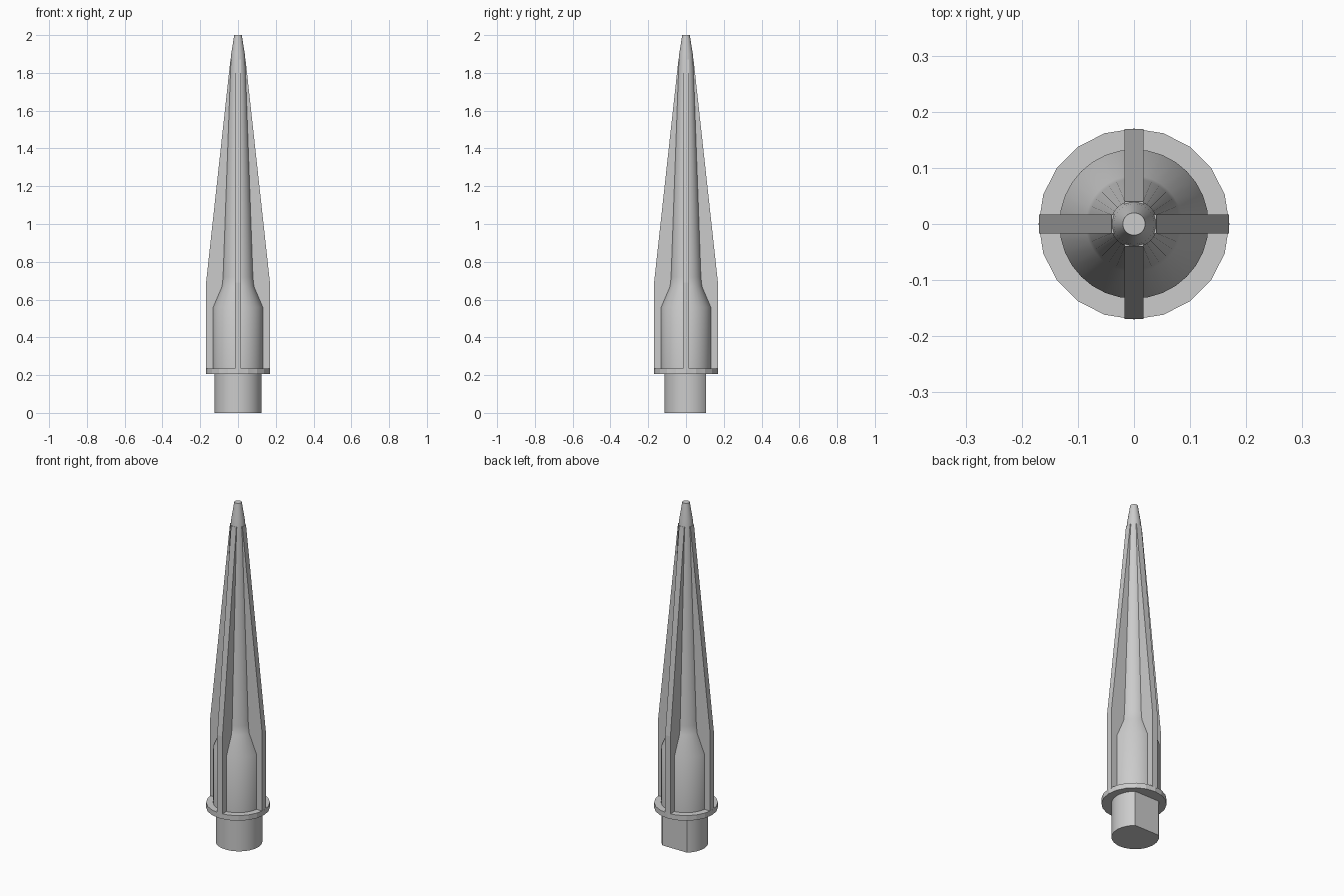
import bpy, bmesh, math

cube = bpy.data.objects.get("Cube")
if cube:
    bpy.data.objects.remove(cube, do_unlink=True)

grey = bpy.data.materials.new("plain grey")
grey.use_nodes = True
colour = (0.6, 0.6, 0.6, 1)
grey.diffuse_color = colour
grey.node_tree.nodes["Principled BSDF"].inputs["Base Color"].default_value = colour


def finish(name, bm, smooth=False):
    bmesh.ops.recalc_face_normals(bm, faces=bm.faces)
    mesh = bpy.data.meshes.new(name)
    bm.to_mesh(mesh)
    bm.free()
    mesh.materials.append(grey)
    obj = bpy.data.objects.new(name, mesh)
    bpy.context.collection.objects.link(obj)
    if smooth:
        bpy.ops.object.select_all(action='DESELECT')
        obj.select_set(True)
        bpy.context.view_layer.objects.active = obj
        bpy.ops.object.shade_smooth_by_angle(angle=math.radians(30))
    return obj


def lathe(name, profile, sides, smooth):
    """Stack rings of (radius, height) and cap both ends."""
    bm = bmesh.new()
    rings = []
    for r, z in profile:
        angles = [2 * math.pi * i / sides for i in range(sides)]
        rings.append([bm.verts.new((r * math.cos(a), r * math.sin(a), z)) for a in angles])
    for low, high in zip(rings, rings[1:]):
        for i in range(sides):
            j = (i + 1) % sides
            bm.faces.new((low[i], low[j], high[j], high[i]))
    bm.faces.new(rings[0])
    bm.faces.new(rings[-1])
    return finish(name, bm, smooth)


def prism(name, outline, offset, smooth=False):
    """Extrude a closed outline along an offset."""
    bm = bmesh.new()
    face = bm.faces.new([bm.verts.new(p) for p in outline])
    new = bmesh.ops.extrude_face_region(bm, geom=[face])["geom"]
    bmesh.ops.translate(bm, vec=offset, verts=[v for v in new if isinstance(v, bmesh.types.BMVert)])
    return finish(name, bm, smooth)


# Plug at the bottom: a round peg with one flat on its back
radius, shift, flat = 0.124, 0.01, 0.105
start = math.asin((flat - shift) / radius)
sweep = math.pi + 2 * start
steps = 36
arc = [math.pi - start + sweep * i / steps for i in range(steps + 1)]
prism("plug", [(radius * math.cos(a), shift + radius * math.sin(a), 0) for a in arc],
      (0, 0, 0.21), smooth=True)

# Flange and tapered core
lathe("flange", [(0.17, 0.205), (0.17, 0.235)], 20, False)
lathe("core", [(0.133, 0.22), (0.133, 0.56), (0.086, 0.67), (0.081, 0.72),
               (0.042, 1.84), (0.036, 1.9), (0.02, 2.0)], 32, True)

# Two crossed plates form the four fins
half = 0.017
side = [(0.169, 0.23), (0.169, 0.69), (0.04, 1.87)]
outline = side + [(-x, z) for x, z in reversed(side)]
for name, turn in (("side_fins", 0), ("front_back_fins", math.pi / 2)):
    fins = prism(name, [(x, -half, z) for x, z in outline], (0, 2 * half, 0))
    fins.rotation_euler.z = turn
